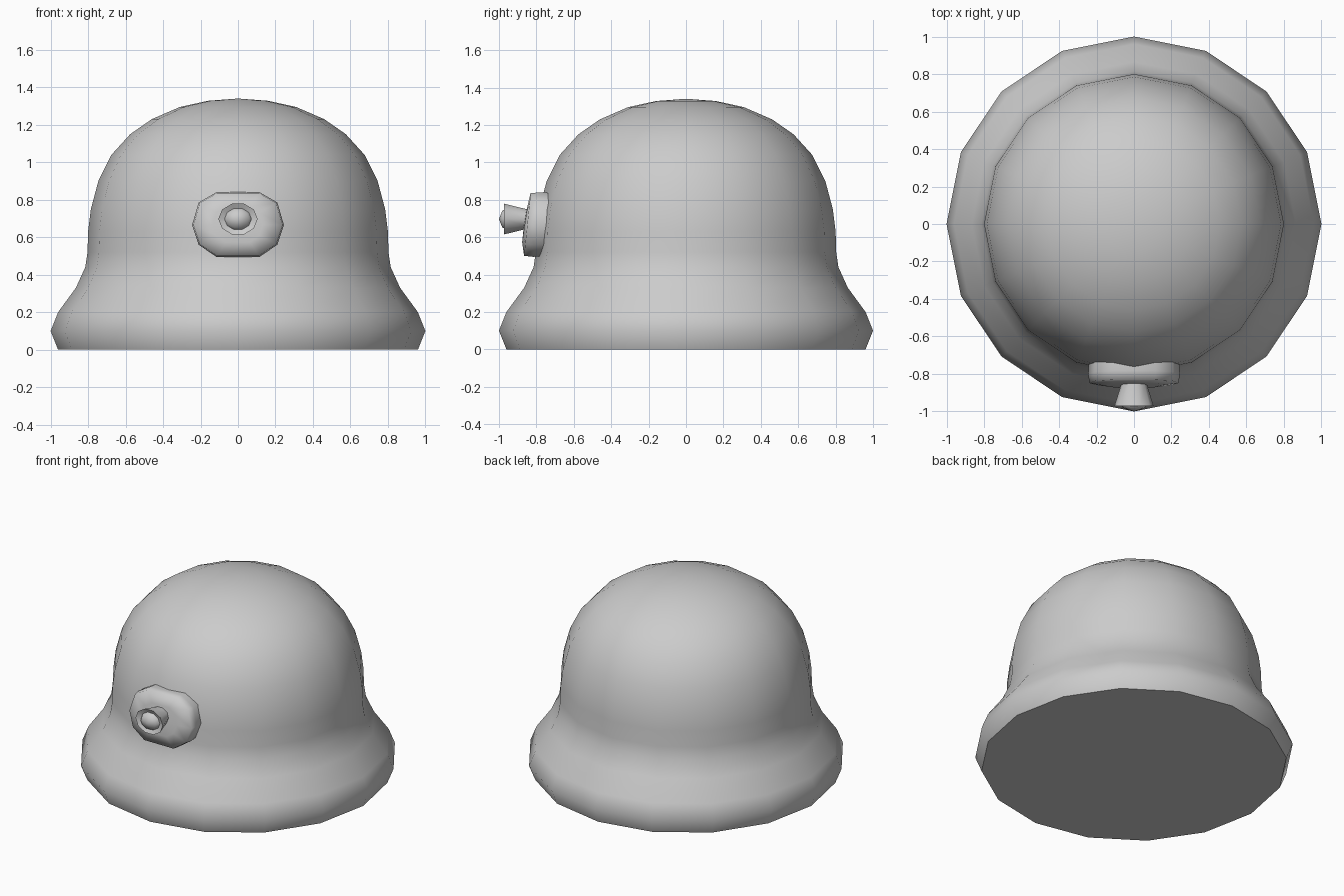
import bpy, bmesh, math
from mathutils import Vector

old = bpy.data.objects.get("Cube")
if old:
    bpy.data.objects.remove(old, do_unlink=True)

grey = bpy.data.materials.new("plain grey")
grey.use_nodes = True
grey.diffuse_color = (0.6, 0.6, 0.6, 1)
grey.node_tree.nodes["Principled BSDF"].inputs["Base Color"].default_value = (0.6, 0.6, 0.6, 1)


def loft(name, rings, start, end, angle):
    """Skin matching rings of points and close both ends with a centre point."""
    bm = bmesh.new()
    loops = [[bm.verts.new(p) for p in ring] for ring in rings]
    n = len(loops[0])
    for a, b in zip(loops, loops[1:]):
        for i in range(n):
            j = (i + 1) % n
            bm.faces.new((a[i], a[j], b[j], b[i]))
    for loop, tip in ((loops[0], start), (loops[-1], end)):
        centre = bm.verts.new(tip)
        for i in range(n):
            bm.faces.new((loop[i], loop[(i + 1) % n], centre))
    bmesh.ops.recalc_face_normals(bm, faces=bm.faces)
    mesh = bpy.data.meshes.new(name)
    bm.to_mesh(mesh)
    bm.free()
    mesh.materials.append(grey)
    obj = bpy.data.objects.new(name, mesh)
    bpy.context.collection.objects.link(obj)
    bpy.ops.object.select_all(action='DESELECT')
    obj.select_set(True)
    bpy.context.view_layer.objects.active = obj
    bpy.ops.object.shade_smooth_by_angle(angle=math.radians(angle))
    return obj


def circle(n):
    return [(math.cos(2 * math.pi * i / n), math.sin(2 * math.pi * i / n)) for i in range(n)]


# Domed body with flared base, sixteen sides
profile = [(0.96, 0), (1.0, 0.10), (0.96, 0.20), (0.865, 0.33), (0.815, 0.44),
           (0.803, 0.52), (0.80, 0.63), (0.785, 0.75), (0.745, 0.90),
           (0.675, 1.04), (0.575, 1.15), (0.46, 1.23), (0.31, 1.295), (0.16, 1.328)]
loft("dome_body", [[(r * c, r * s, z) for c, s in circle(16)] for r, z in profile],
     (0, 0, 0), (0, 0, 1.34), 60)

# Oval mounting plate on the front, leaning back slightly towards the top
half = [(0.115, 0.495), (0.21, 0.56), (0.245, 0.665), (0.21, 0.785), (0.115, 0.84)]
outline = half + [(-x, z) for x, z in reversed(half)]


def plate_ring(scale, y, lean):
    return [(x * scale, y + lean * (z - 0.67), 0.67 + (z - 0.67) * scale) for x, z in outline]


loft("mounting_plate",
     [plate_ring(0.98, -0.735, 0.05), plate_ring(1.0, -0.80, 0.1),
      plate_ring(0.97, -0.848, 0.10), plate_ring(0.55, -0.862, 0.08)],
     (0, -0.735, 0.67), (0, -0.865, 0.68), 80)

# Flared knob with a rounded tip set in its mouth
knob = [(0.068, -0.83), (0.07, -0.86), (0.105, -0.972), (0.072, -0.958), (0.058, -0.982)]
loft("knob", [[(r * c, y, 0.697 + 0.82 * r * s) for c, s in circle(10)] for r, y in knob],
     (0, -0.83, 0.697), (0, -1.0, 0.697), 80)
